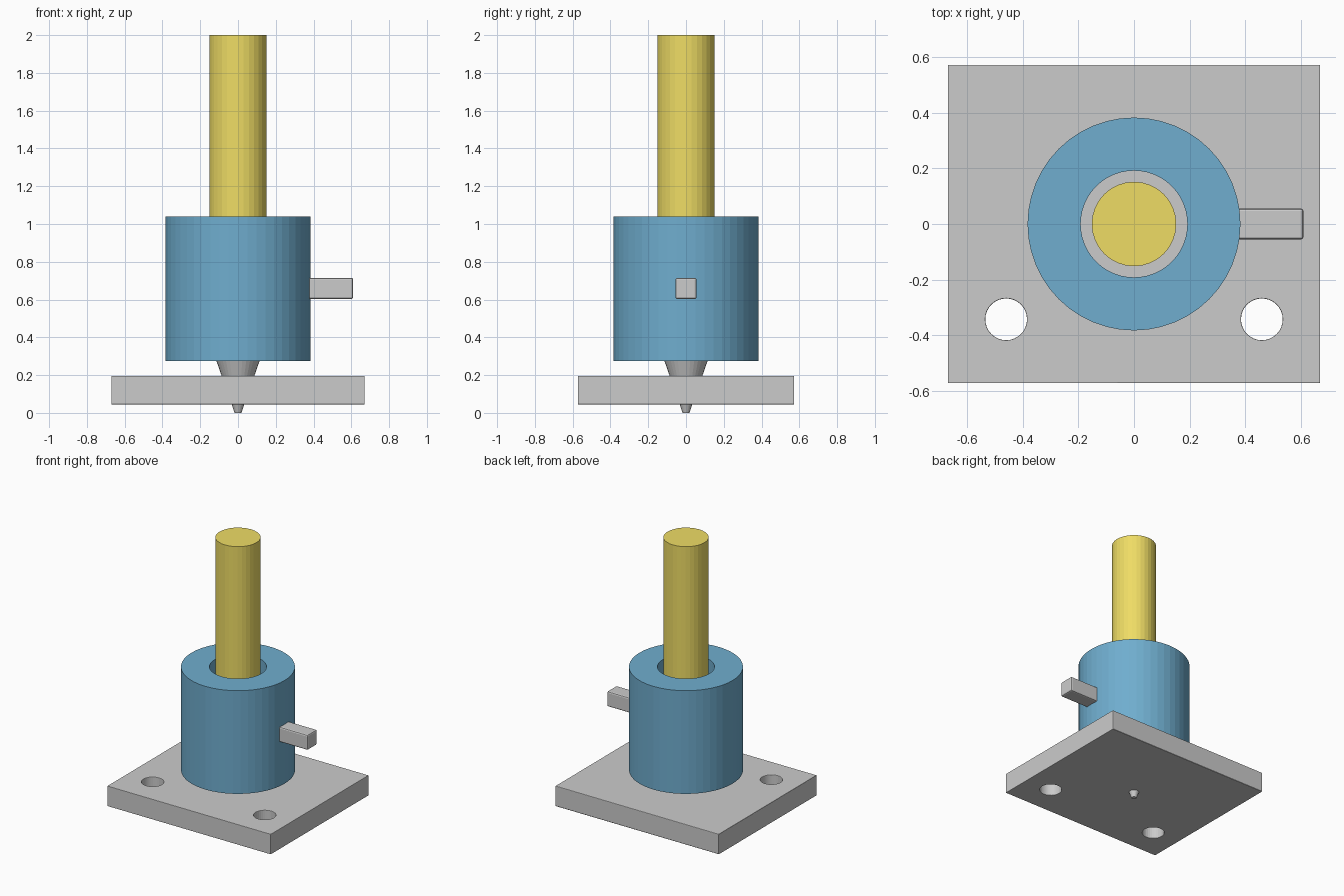
import bpy, bmesh
from math import cos, sin, tau

if "Cube" in bpy.data.objects:
    bpy.data.objects.remove(bpy.data.objects["Cube"])


def material(name, rgb):
    m = bpy.data.materials.new(name)
    m.diffuse_color = (*rgb, 1)
    m.use_nodes = True
    m.node_tree.nodes["Principled BSDF"].inputs["Base Color"].default_value = m.diffuse_color
    return m


def finish(name, bm, mat=None):
    bmesh.ops.recalc_face_normals(bm, faces=bm.faces)
    me = bpy.data.meshes.new(name)
    bm.to_mesh(me)
    bm.free()
    ob = bpy.data.objects.new(name, me)
    bpy.context.collection.objects.link(ob)
    if mat:
        me.materials.append(mat)
    return ob


def box(name, lo, hi):
    bm = bmesh.new()
    bmesh.ops.create_cube(bm, size=1)
    for v in bm.verts:
        v.co = [(a + b) / 2 + c * (b - a) for a, b, c in zip(lo, hi, v.co)]
    return finish(name, bm)


def cone(name, r1, r2, z1, z2, sides, mat=None, x=0, y=0):
    bm = bmesh.new()
    bmesh.ops.create_cone(bm, cap_ends=True, segments=sides,
                          radius1=r1, radius2=r2, depth=z2 - z1)
    bmesh.ops.translate(bm, verts=bm.verts, vec=(x, y, (z1 + z2) / 2))
    return finish(name, bm, mat)


def tube(name, r_out, r_in, z1, z2, sides, mat):
    bm = bmesh.new()
    profile = [(r_out, z1), (r_out, z2), (r_in, z2), (r_in, z1)]
    rings = [[bm.verts.new((r * cos(tau * i / sides), r * sin(tau * i / sides), z))
              for i in range(sides)] for r, z in profile]
    for k in range(4):
        a, b = rings[k], rings[(k + 1) % 4]
        for i in range(sides):
            j = (i + 1) % sides
            bm.faces.new((a[i], a[j], b[j], b[i]))
    return finish(name, bm, mat)


def bevel(ob, width):
    m = ob.modifiers.new("edge_bevel", 'BEVEL')
    m.width = width
    m.segments = 2
    m.limit_method = 'ANGLE'


blue = material("blue", (0.16, 0.42, 0.62))
gold = material("gold", (0.86, 0.72, 0.13))

# Base plate with two mounting holes
plate = box("base_plate", (-0.67, -0.573, 0.045), (0.67, 0.573, 0.195))
for side in (-1, 1):
    cutter = cone("hole_cutter", 0.075, 0.075, -0.1, 0.4, 32, x=side * 0.46, y=-0.343)
    cutter.hide_render = True
    cutter.hide_set(True)
    cut = plate.modifiers.new("hole", 'BOOLEAN')
    cut.operation = 'DIFFERENCE'
    cut.solver = 'EXACT'
    cut.object = cutter
bevel(plate, 0.01)

# Hollow coil body around the plunger
tube("coil_body", 0.383, 0.192, 0.275, 1.04, 48, blue)

# Plunger shaft with a tapered needle passing through the plate
cone("plunger_shaft", 0.152, 0.152, 0.383, 2.0, 32, gold)
cone("needle_tip", 0.018, 0.152, 0.0, 0.383, 32)

# Side terminal
bevel(box("side_terminal", (0.36, -0.056, 0.603), (0.61, 0.056, 0.715)), 0.01)
